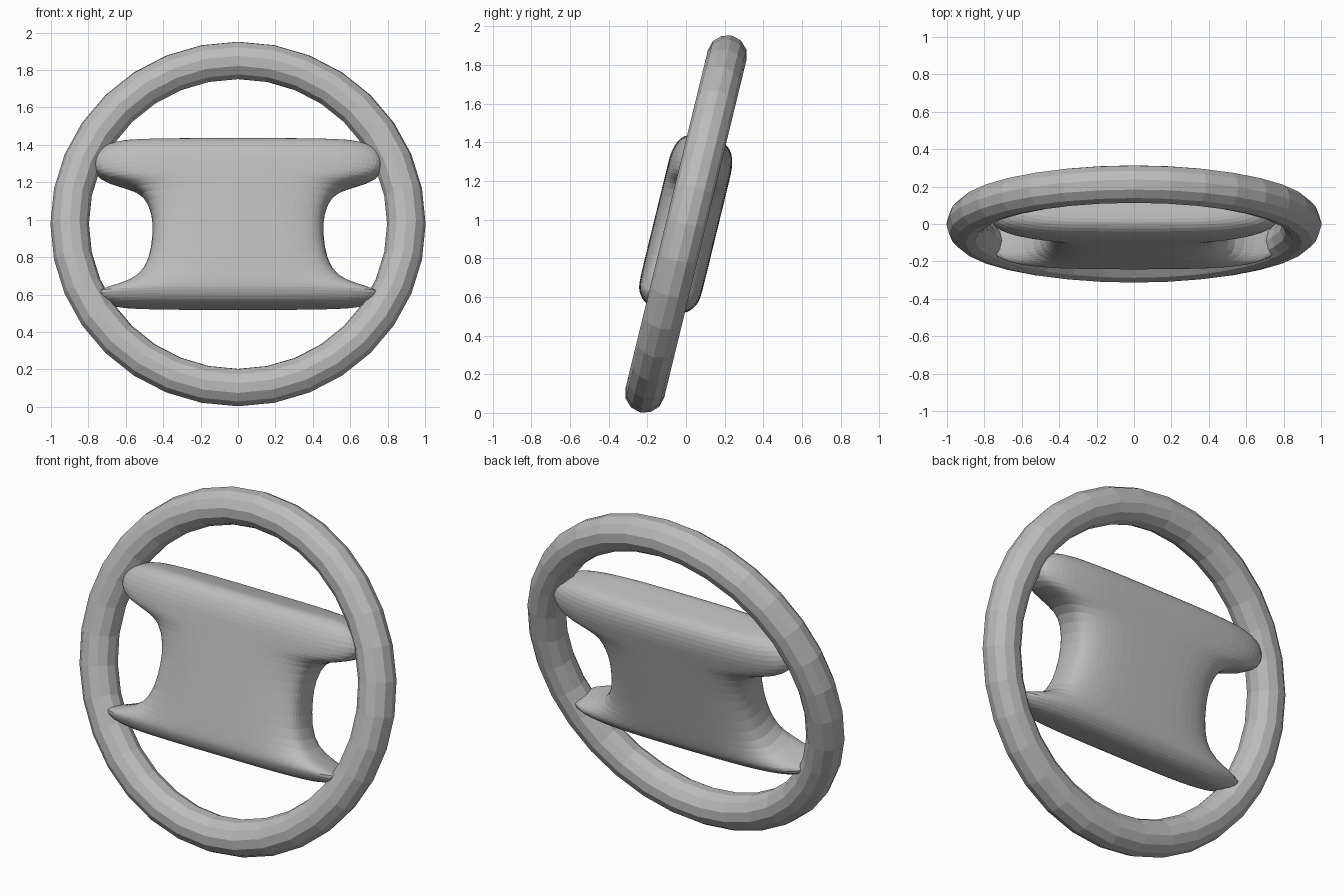
import bpy, bmesh, math
from mathutils import Matrix

cube = bpy.data.objects.get("Cube")
if cube:
    bpy.data.objects.remove(cube, do_unlink=True)

TILT = Matrix.Translation((0, 0, 0.977)) @ Matrix.Rotation(math.radians(-13.7), 4, 'X')

grey = bpy.data.materials.new("plain grey")
grey.use_nodes = True
grey.diffuse_color = (0.5, 0.5, 0.5, 1)
grey.node_tree.nodes["Principled BSDF"].inputs["Base Color"].default_value = (0.5, 0.5, 0.5, 1)


def loft(name, rings, closed):
    """Skin a list of equal point rings; cap the ends unless closed."""
    bm = bmesh.new()
    loops = [[bm.verts.new(p) for p in ring] for ring in rings]
    n = len(loops[0])
    pairs = list(zip(loops, loops[1:])) + ([(loops[-1], loops[0])] if closed else [])
    for a, b in pairs:
        for i in range(n):
            j = (i + 1) % n
            bm.faces.new((a[i], a[j], b[j], b[i]))
    if not closed:
        # cap with quad strips running across the thickness
        for ring in (loops[0], loops[-1]):
            h = n // 2
            bm.faces.new((ring[0], ring[1], ring[n - 1]))
            for i in range(1, h - 1):
                bm.faces.new((ring[i], ring[i + 1], ring[n - i - 1], ring[n - i]))
            bm.faces.new((ring[h - 1], ring[h], ring[h + 1]))
    bmesh.ops.recalc_face_normals(bm, faces=bm.faces)
    mesh = bpy.data.meshes.new(name)
    bm.to_mesh(mesh)
    bm.free()
    obj = bpy.data.objects.new(name, mesh)
    obj.matrix_world = TILT
    mesh.materials.append(grey)
    bpy.context.collection.objects.link(obj)
    return obj


# Rim: faceted ring standing upright in the tilted frame
def rim_ring(a, major=0.9, minor=0.103, sides=12):
    ring = []
    for k in range(sides):
        t = math.tau * k / sides
        r = major + minor * math.cos(t)
        ring.append((r * math.sin(a), minor * math.sin(t), r * math.cos(a)))
    return ring


loft("rim", [rim_ring(math.tau * i / 32) for i in range(32)], True)

# Hub with four arms: height, half width, half thickness of each section
sections = [
    (-.456, .54, .07), (-.45, .65, .10), (-.43, .73, .13), (-.395, .775, .153),
    (-.372, .75, .16), (-.345, .65, .163), (-.30, .535, .165), (-.2, .475, .165),
    (-.05, .455, .165), (.06, .46, .165), (.17, .505, .165), (.21, .60, .165),
    (.24, .72, .165), (.28, .77, .165), (.33, .785, .165), (.39, .765, .153),
    (.43, .71, .13), (.45, .64, .10), (.456, .54, .07)]


def hub_ring(v, width, thick, sides=32, power=3.4):
    def squash(c):
        return math.copysign(abs(c) ** (2 / power), c)
    return [(width * squash(math.cos(math.tau * k / sides)),
             thick * squash(math.sin(math.tau * k / sides)), v) for k in range(sides)]


hub = loft("hub_and_arms", [hub_ring(*s) for s in sections], False)
sub = hub.modifiers.new("rounding", 'SUBSURF')
sub.levels = sub.render_levels = 1
